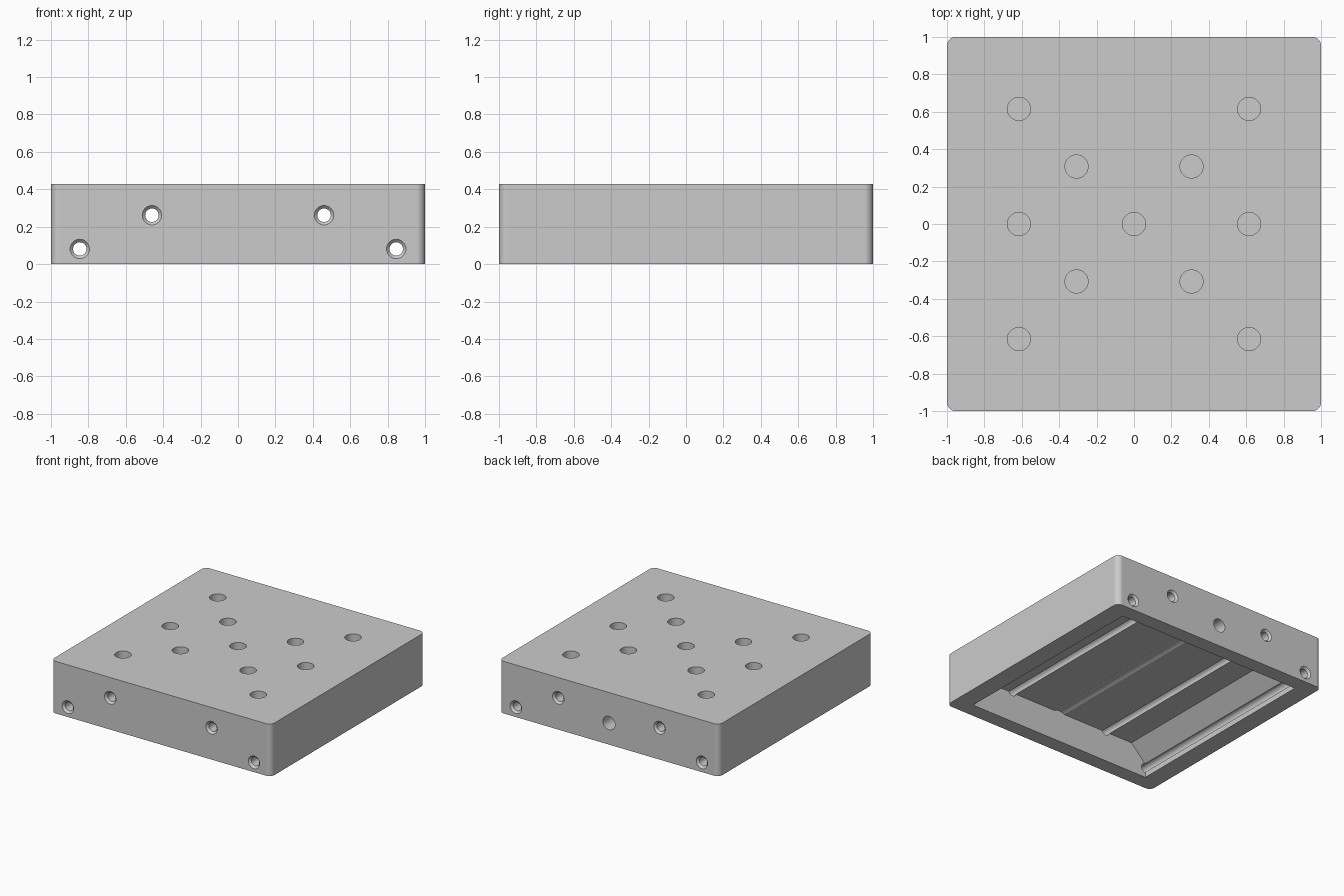
import bpy
import bmesh
from math import cos, sin, tau, radians

cube = bpy.data.objects.get("Cube")
if cube:
    bpy.data.objects.remove(cube, do_unlink=True)

HEIGHT = 0.428
SIDES = 40


def make_material(name, value):
    mat = bpy.data.materials.new(name)
    mat.use_nodes = True
    colour = (value, value, value, 1)
    mat.diffuse_color = colour
    mat.node_tree.nodes["Principled BSDF"].inputs["Base Color"].default_value = colour
    return mat


def loft(name, rings):
    """Closed solid through a list of rings with equal point counts."""
    bm = bmesh.new()
    loops = [[bm.verts.new(p) for p in ring] for ring in rings]
    for a, b in zip(loops, loops[1:]):
        for i in range(len(a)):
            j = (i + 1) % len(a)
            bm.faces.new((a[i], a[j], b[j], b[i]))
    bm.faces.new(loops[0])
    bm.faces.new(loops[-1])
    bmesh.ops.recalc_face_normals(bm, faces=bm.faces)
    mesh = bpy.data.meshes.new(name)
    bm.to_mesh(mesh)
    bm.free()
    obj = bpy.data.objects.new(name, mesh)
    bpy.context.collection.objects.link(obj)
    return obj


def circle_y(x, y, z, r):
    return [(x + r * cos(tau * i / SIDES), y, z + r * sin(tau * i / SIDES))
            for i in range(SIDES)]


def circle_z(x, y, z, r):
    return [(x + r * cos(tau * i / SIDES), y + r * sin(tau * i / SIDES), z)
            for i in range(SIDES)]


def cut(target, cutter):
    """Subtract the cutter and remove it."""
    cutter.hide_render = True
    mod = target.modifiers.new("cut", 'BOOLEAN')
    mod.operation = 'DIFFERENCE'
    mod.solver = 'EXACT'
    mod.object = cutter
    bpy.context.view_layer.objects.active = target
    bpy.ops.object.modifier_apply(modifier=mod.name)
    bpy.data.objects.remove(cutter, do_unlink=True)


# Block with rounded upright corners
def rounded_square(z, half=1.0, r=0.046, steps=8):
    points = []
    for corner, (sx, sy) in enumerate(((1, 1), (-1, 1), (-1, -1), (1, -1))):
        for i in range(steps + 1):
            a = tau / 4 * (corner + i / steps)
            points.append((sx * (half - r) + r * cos(a), sy * (half - r) + r * sin(a), z))
    return points


block = loft("mounting_block", [rounded_square(0), rounded_square(HEIGHT)])
block.data.materials.append(make_material("plain grey", 0.6))

# Underside cavity with sloping shoulders along both sides
INNER_X, INNER_Y, CEILING, SHOULDER = 0.846, 0.876, 0.25, 0.136
half_profile = [(INNER_X, -0.1), (INNER_X, CEILING - SHOULDER),
                (INNER_X - SHOULDER, CEILING)]
profile = half_profile + [(-x, z) for x, z in reversed(half_profile)]
cut(block, loft("cavity", [[(x, y, z) for x, z in profile] for y in (-INNER_Y, INNER_Y)]))

# Countersunk bores running front to back, half sunk into the cavity surfaces
BORE, MOUTH = 0.036, 0.052
for x, z in ((0.46, 0.2615), (0.846, 0.081)):
    for side in (-1, 1):
        stations = [(-1.02, MOUTH + 0.02), (-1 + MOUTH - BORE, BORE)]
        stations += [(-y, r) for y, r in reversed(stations)]
        cut(block, loft("bore", [circle_y(side * x, y, z, r) for y, r in stations]))

# Plain central port in the back wall, and a shallow channel in line with it
PORT_Z = 0.177
cut(block, loft("channel", [circle_y(0, y, PORT_Z, 0.087) for y in (-INNER_Y, INNER_Y)]))
cut(block, loft("port", [circle_y(0, y, PORT_Z, 0.055) for y in (0, 1.1)]))

# Blind holes in the top, in a cross pattern
STEP = 0.3075
spots = [(0, 0), (2, 0), (-2, 0)]
spots += [(sx * n, sy * n) for n in (1, 2) for sx in (-1, 1) for sy in (-1, 1)]
for i, j in spots:
    cut(block, loft("blind_hole", [circle_z(i * STEP, j * STEP, z, 0.062)
                                   for z in (HEIGHT - 0.13, HEIGHT + 0.1)]))

# Smooth round walls, sharp edges and even shading on the flats
bpy.ops.object.select_all(action='DESELECT')
block.select_set(True)
bpy.context.view_layer.objects.active = block
bpy.ops.object.shade_smooth_by_angle(angle=radians(30))
weighted = block.modifiers.new("even_shading", 'WEIGHTED_NORMAL')
weighted.keep_sharp = True
